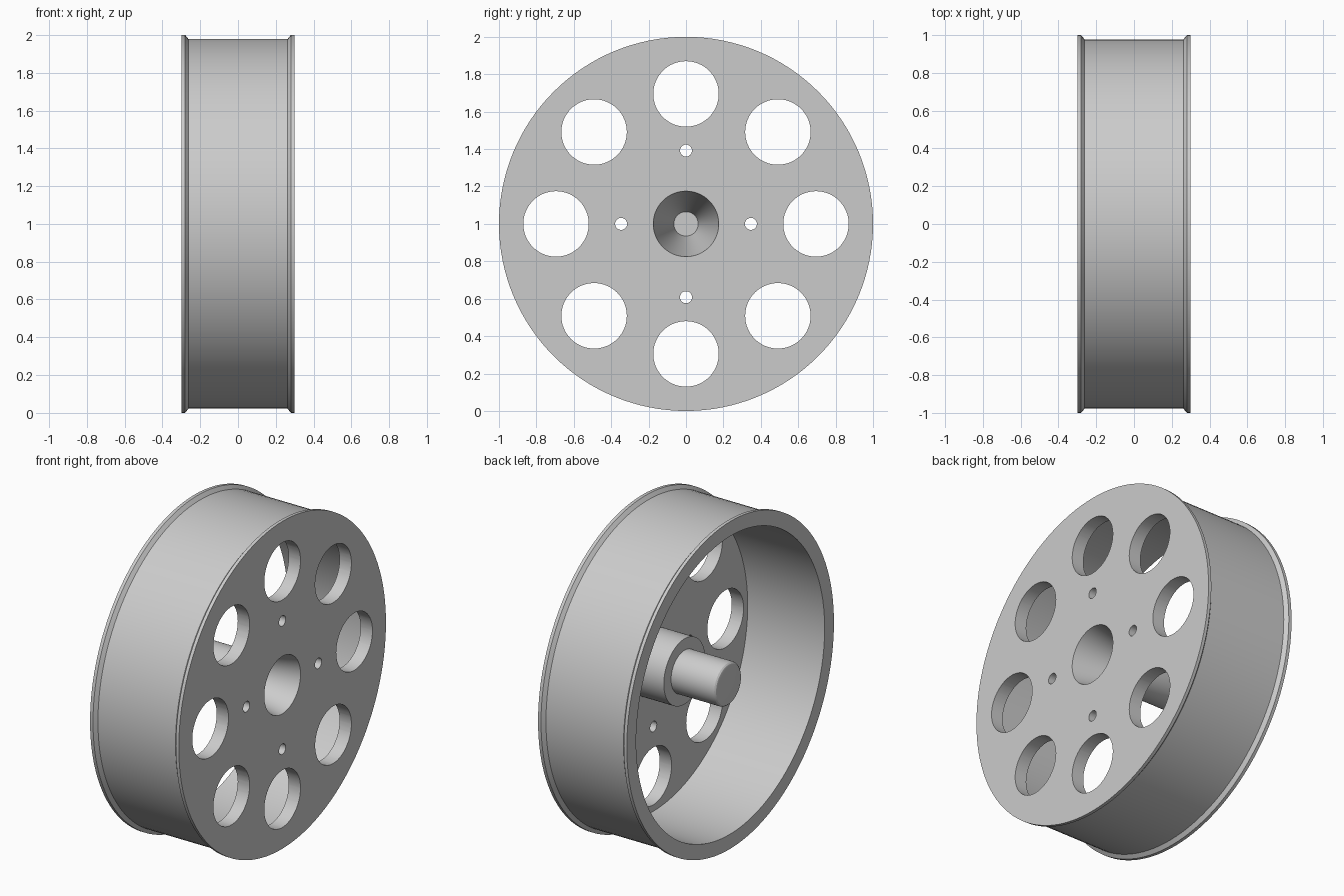
import bpy
import bmesh
from math import cos, sin, pi, radians
from mathutils import Matrix, Vector

CENTRE = Vector((0, 0, 1))

cube = bpy.data.objects.get("Cube")
if cube:
    bpy.data.objects.remove(cube, do_unlink=True)

grey = bpy.data.materials.new("plain_grey")
grey.use_nodes = True
grey.diffuse_color = (0.6, 0.6, 0.6, 1)
grey.node_tree.nodes["Principled BSDF"].inputs["Base Color"].default_value = (0.6, 0.6, 0.6, 1)


def finish(bm, name):
    """Turn a bmesh into a linked grey object."""
    bmesh.ops.recalc_face_normals(bm, faces=bm.faces)
    mesh = bpy.data.meshes.new(name)
    bm.to_mesh(mesh)
    bm.free()
    mesh.materials.append(grey)
    obj = bpy.data.objects.new(name, mesh)
    bpy.context.collection.objects.link(obj)
    return obj


def lathe(name, profile, steps=128):
    """Spin (x, radius) points about the wheel's axle line."""
    bm = bmesh.new()
    verts = [bm.verts.new((x, 0, CENTRE.z + r)) for x, r in profile]
    edges = [bm.edges.new(pair) for pair in zip(verts, verts[1:])]
    bmesh.ops.spin(bm, geom=verts + edges, cent=CENTRE, axis=(1, 0, 0),
                   angle=2 * pi, steps=steps, use_duplicate=False)
    bmesh.ops.remove_doubles(bm, verts=bm.verts, dist=0.0001)
    return finish(bm, name)


# Flanged rim, face plate, stepped hub and tapered bore as one profile
lip = [(-0.3, 1.0), (-0.28, 1.0), (-0.262, 0.978)]
bore = [(-0.2, 0), (-0.2, 0.065), (0.3, 0.175)]
rim = [(-x, r) for x, r in lip] + lip[::-1]
inside = [(-0.3, 0.91), (0.22, 0.91), (0.22, 0.2), (0.01, 0.2), (0.01, 0.13)]
nose = [(-0.27 - 0.02 * sin(a), 0.11 + 0.02 * cos(a))
        for a in (radians(30 * i) for i in range(4))]
wheel = lathe("wheel", bore + rim + inside + nose + [(-0.29, 0)])

# Lightening holes around the plate and four small bolt holes
bm = bmesh.new()


def add_cutter(y, z, radius, segments):
    place = Matrix.Translation((0.26, y, CENTRE.z + z)) @ Matrix.Rotation(pi / 2, 4, 'Y')
    bmesh.ops.create_cone(bm, cap_ends=True, segments=segments, radius1=radius,
                          radius2=radius, depth=0.2, matrix=place)


for i in range(8):
    angle = i * pi / 4
    add_cutter(0.695 * cos(angle), 0.695 * sin(angle), 0.175, 64)
for side in (-1, 1):
    add_cutter(side * 0.347, 0, 0.032, 32)
    add_cutter(0, side * 0.392, 0.032, 32)
cutter = finish(bm, "hole_cutter")
cutter.hide_render = True

cut = wheel.modifiers.new("holes", 'BOOLEAN')
cut.operation = 'DIFFERENCE'
cut.solver = 'EXACT'
cut.object = cutter

bpy.ops.object.select_all(action='DESELECT')
wheel.select_set(True)
bpy.context.view_layer.objects.active = wheel
bpy.ops.object.modifier_apply(modifier=cut.name)
bpy.data.objects.remove(cutter, do_unlink=True)
bpy.ops.object.shade_smooth_by_angle(angle=radians(25))
